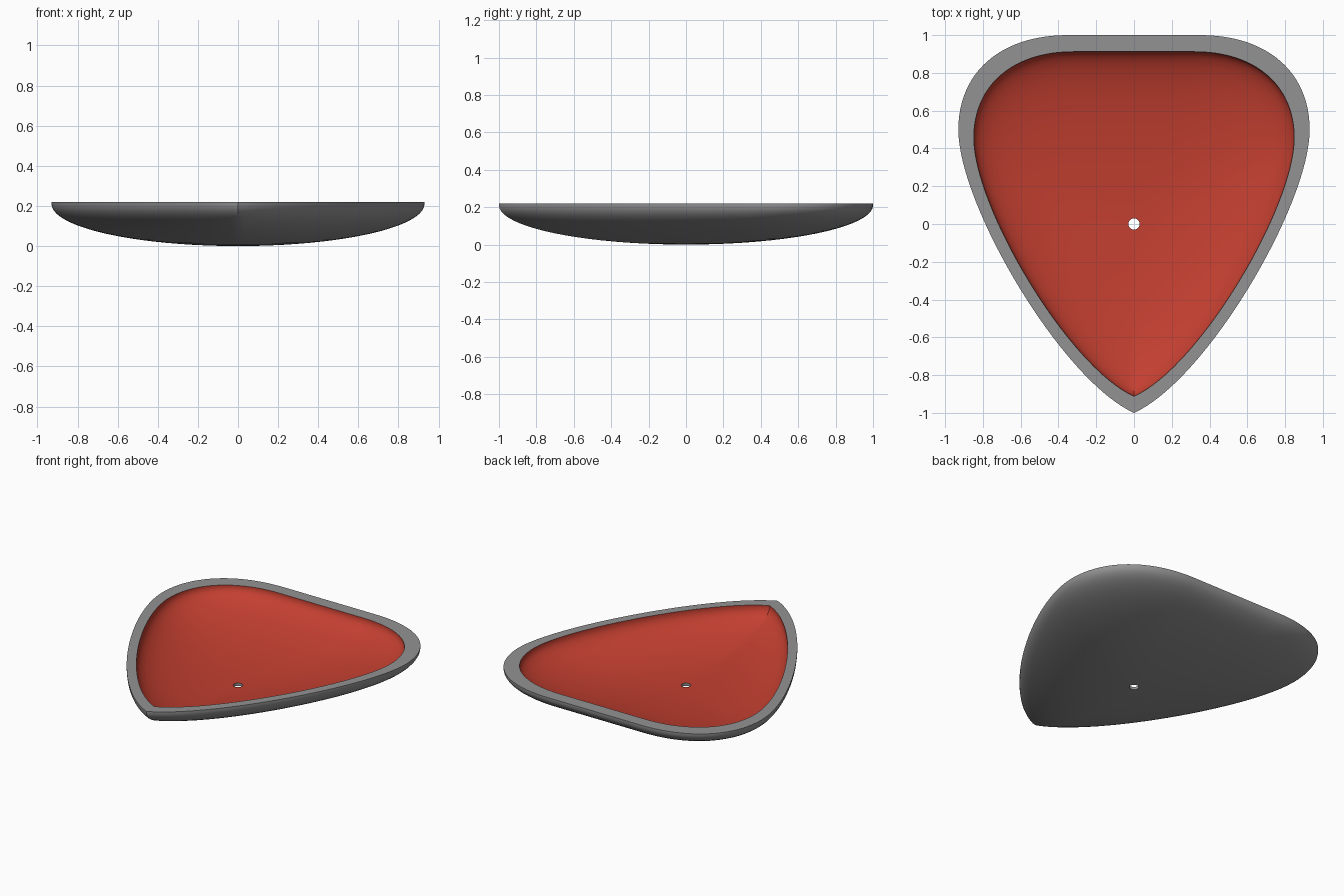
import bpy, bmesh, math
from mathutils import Vector
from mathutils.geometry import interpolate_bezier

if "Cube" in bpy.data.objects:
    bpy.data.objects.remove(bpy.data.objects["Cube"])

HEIGHT, DEPTH, INNER, HOLE, STEPS = 0.22, 0.21, 0.912, 0.03, 20


def material(name, rgb):
    m = bpy.data.materials.new(name)
    m.diffuse_color = (*rgb, 1)
    m.use_nodes = True
    m.node_tree.nodes["Principled BSDF"].inputs["Base Color"].default_value = m.diffuse_color
    return m


# Outline: flat top, rounded shoulders, pointed tip
def bezier(*pts, n=24):
    a, b, c, d = (Vector((x, y, 0)) for x, y in pts)
    return interpolate_bezier(a, b, c, d, n + 1)


half = [Vector((0.35 * i / 6, 1, 0)) for i in range(6)]
half += bezier((0.35, 1), (0.71, 1), (0.93, 0.8), (0.93, 0.5))[:-1]
half += bezier((0.93, 0.5), (0.93, 0.1), (0.38, -0.83), (0, -1), n=32)
outline = half + [Vector((-p.x, p.y, 0)) for p in reversed(half[1:-1])]

bm = bmesh.new()


def ring(u, z):
    return [bm.verts.new((p.x * u, p.y * u, z)) for p in outline]


def hole_ring(z):
    return [bm.verts.new((*(p.normalized() * HOLE).xy, z)) for p in outline]


def bridge(a, b, mat):
    n = len(a)
    for i in range(n):
        j = (i + 1) % n
        bm.faces.new((a[i], a[j], b[j], b[i])).material_index = mat


def bowl(scale):
    """Rings of an elliptical bowl from the hole up to the rim."""
    floor = HEIGHT - HEIGHT * scale
    rings = [hole_ring(floor)]
    for k in range(1, STEPS + 1):
        t = math.pi / 2 * k / STEPS
        rings.append(ring(scale * math.sin(t), floor + DEPTH * scale * (1 - math.cos(t))))
    rings.append(ring(scale, HEIGHT))
    return rings


# Outer shell, inner lining, flat rim and hole wall
outer, inner = bowl(1), bowl(INNER)
for rings, mat in ((outer, 0), (inner, 1)):
    for a, b in zip(rings, rings[1:]):
        bridge(a, b, mat)
bridge(outer[-1], inner[-1], 0)
bridge(outer[0], inner[0], 0)
bmesh.ops.recalc_face_normals(bm, faces=bm.faces)

mesh = bpy.data.meshes.new("shield")
bm.to_mesh(mesh)
bm.free()
mesh.materials.append(material("grey", (0.29, 0.29, 0.29)))
mesh.materials.append(material("red", (0.55, 0.05, 0.03)))
shield = bpy.data.objects.new("shield", mesh)
bpy.context.collection.objects.link(shield)
bpy.context.view_layer.objects.active = shield
shield.select_set(True)
bpy.ops.object.shade_smooth_by_angle(angle=math.radians(30))
